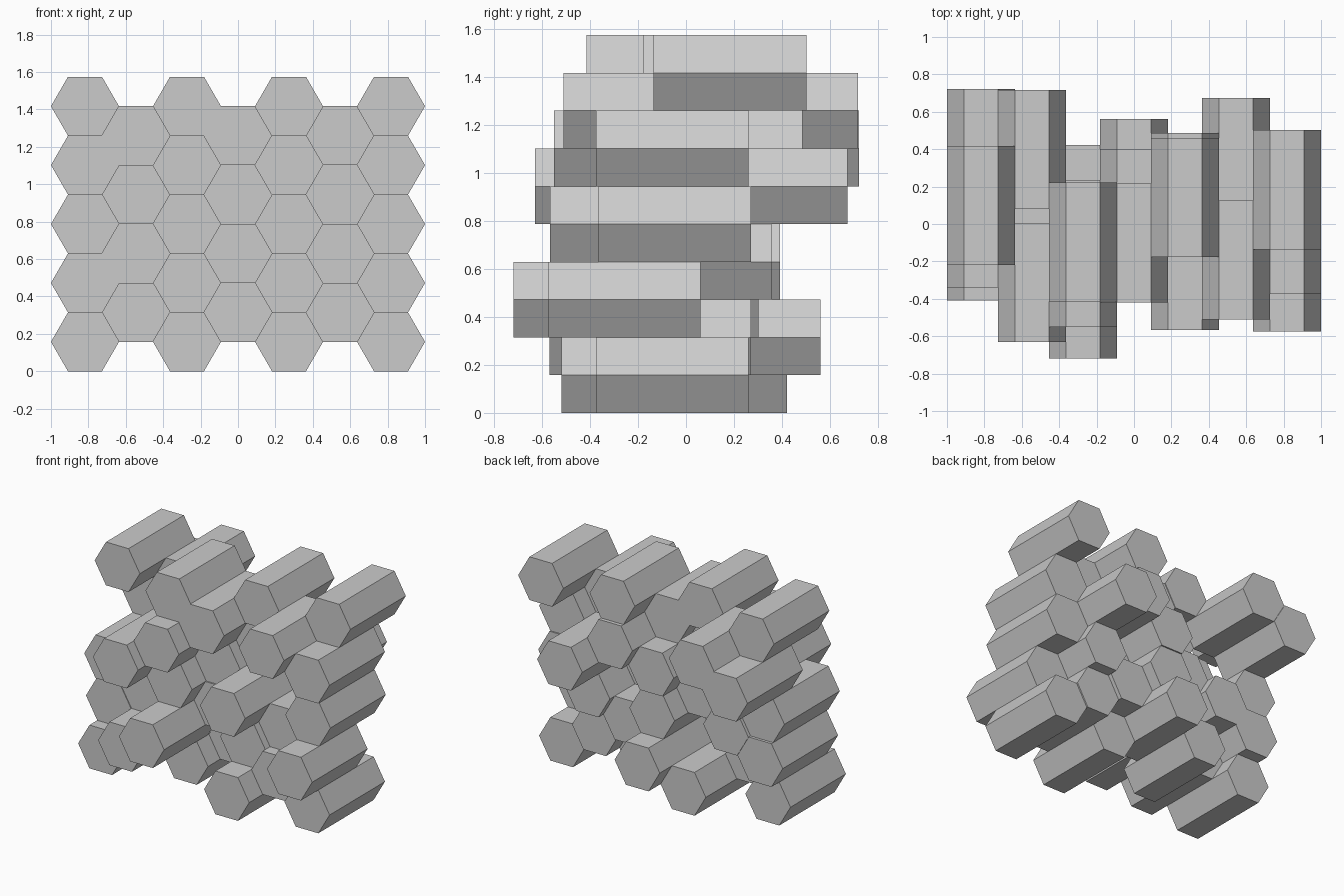
import bpy
import bmesh
from math import cos, sin, pi, sqrt

cube = bpy.data.objects.get("Cube")
if cube:
    bpy.data.objects.remove(cube, do_unlink=True)

# Honeycomb proportions: seven columns of hexagons fill the two-unit width
RADIUS = 2 / 11
SPACING = RADIUS * 1.5
HEIGHT = RADIUS * sqrt(3)
LENGTH = RADIUS * 3.5

grey = bpy.data.materials.new("light_grey")
grey.use_nodes = True
colour = (0.6, 0.6, 0.6, 1)
grey.diffuse_color = colour
grey.node_tree.nodes["Principled BSDF"].inputs["Base Color"].default_value = colour


def hex_prism(name, x, y_front, z):
    """Flat-topped hexagonal prism running back along y."""
    bm = bmesh.new()
    ring = [bm.verts.new((RADIUS * cos(i * pi / 3), 0, RADIUS * sin(i * pi / 3)))
            for i in range(6)]
    front = bm.faces.new(ring)
    back = bmesh.ops.extrude_face_region(bm, geom=[front], use_keep_orig=True)
    moved = [v for v in back["geom"] if isinstance(v, bmesh.types.BMVert)]
    bmesh.ops.translate(bm, verts=moved, vec=(0, LENGTH, 0))
    bmesh.ops.recalc_face_normals(bm, faces=bm.faces)
    mesh = bpy.data.meshes.new(name)
    bm.to_mesh(mesh)
    bm.free()
    mesh.materials.append(grey)
    obj = bpy.data.objects.new(name, mesh)
    obj.location = (x, y_front, z)
    bpy.context.collection.objects.link(obj)


# Front end of each prism, bottom to top, one column per line from -x to +x
COLUMNS = [
    (-0.41, -0.32, -0.34, 0.085, -0.22),
    (-0.57, -0.315, -0.63, 0.08),
    (-0.215, -0.72, -0.40, -0.55, -0.415),
    (-0.075, -0.245, -0.235, -0.42),
    (-0.52, -0.335, -0.567, -0.15, -0.177),
    (-0.365, -0.28, 0.037, -0.51),
    (-0.375, -0.575, -0.365, -0.375, -0.135),
]

for c, fronts in enumerate(COLUMNS):
    base = HEIGHT / 2 if c % 2 == 0 else HEIGHT
    for r, y_front in enumerate(fronts):
        hex_prism(f"hex_column_{c + 1}_row_{r + 1}",
                  (c - 3) * SPACING, y_front, base + r * HEIGHT)
